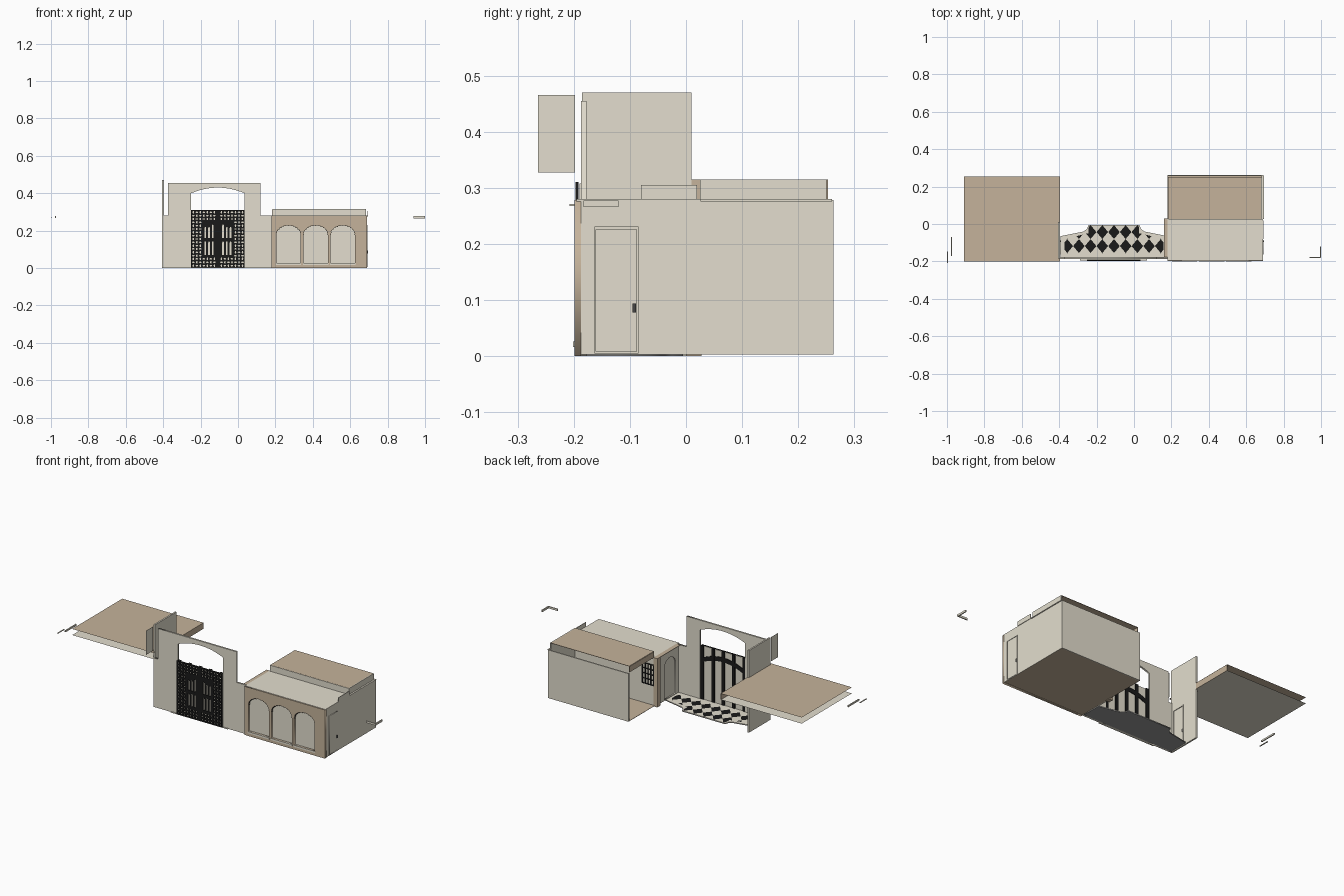
import bpy, bmesh, math
from mathutils import Vector

if "Cube" in bpy.data.objects:
    bpy.data.objects.remove(bpy.data.objects["Cube"])


def material(name, rgb):
    m = bpy.data.materials.new(name)
    m.diffuse_color = (*rgb, 1)
    m.use_nodes = True
    m.node_tree.nodes["Principled BSDF"].inputs["Base Color"].default_value = m.diffuse_color
    return m


CREAM = material("cream plaster", (0.77, 0.73, 0.62))
TAN = material("tan stucco", (0.56, 0.45, 0.325))
BLACK = material("black iron", (0.01, 0.01, 0.01))
CHAR = material("grey underside", (0.32, 0.32, 0.32))
GREY = material("dark handle", (0.06, 0.06, 0.06))


def finish(name, bm, mat):
    me = bpy.data.meshes.new(name)
    bm.to_mesh(me)
    bm.free()
    me.materials.append(mat)
    ob = bpy.data.objects.new(name, me)
    bpy.context.collection.objects.link(ob)
    return ob


def box(name, x0, x1, y0, y1, z0, z1, mat):
    bm = bmesh.new()
    bmesh.ops.create_cube(bm, size=1)
    for v in bm.verts:
        v.co = ((x0 + x1) / 2 + v.co.x * (x1 - x0),
                (y0 + y1) / 2 + v.co.y * (y1 - y0),
                (z0 + z1) / 2 + v.co.z * (z1 - z0))
    return finish(name, bm, mat)


def sheet(name, x0, x1, y0, y1, z, mat):
    """Single horizontal face."""
    bm = bmesh.new()
    bm.faces.new([bm.verts.new(p) for p in ((x0, y0, z), (x1, y0, z), (x1, y1, z), (x0, y1, z))])
    return finish(name, bm, mat)


def panel(name, loops, a, b, mat, rot=(math.pi / 2, 0, 0)):
    """Flat outline with holes, from depth a to b (along y by default)."""
    cu = bpy.data.curves.new(name, 'CURVE')
    cu.dimensions, cu.fill_mode, cu.extrude = '2D', 'BOTH', (b - a) / 2
    for loop in loops:
        sp = cu.splines.new('POLY')
        sp.points.add(len(loop) - 1)
        for p, (u, v) in zip(sp.points, loop):
            p.co = (u, v, 0, 1)
        sp.use_cyclic_u = True
    ob = bpy.data.objects.new(name, cu)
    bpy.context.collection.objects.link(ob)
    ob.rotation_euler = rot
    mid = (a + b) / 2
    ob.location = (mid, 0, 0) if rot[2] else ((0, mid, 0) if rot[0] else (0, 0, mid))
    cu.materials.append(mat)
    bpy.ops.object.select_all(action='DESELECT')
    ob.select_set(True)
    bpy.context.view_layer.objects.active = ob
    bpy.ops.object.convert(target='MESH')
    return ob


SIDE = (math.pi / 2, 0, math.pi / 2)   # outline drawn in y, z
FLAT = (0, 0, 0)                       # outline drawn in x, y


def rect(u0, u1, v0, v1):
    return [(u0, v0), (u1, v0), (u1, v1), (u0, v1)]


def arc(x0, x1, z, rise, n=14):
    """Points of an arch from right to left."""
    c, r = (x0 + x1) / 2, (x1 - x0) / 2
    return [(c + r * math.cos(math.pi * i / n), z + rise * math.sin(math.pi * i / n)) for i in range(n + 1)]


def bow(x0, x1, z, rise, n=14):
    """Shallow curve from right to left."""
    return [(x1 + (x0 - x1) * i / n, z + rise * (1 - (2 * i / n - 1) ** 2)) for i in range(n + 1)]


def ellipse(x, z, rx, rz, n=8):
    return [(x + rx * math.cos(2 * math.pi * i / n), z + rz * math.sin(2 * math.pi * i / n)) for i in range(n)]


# Gate wall with raised centre and bowed opening
G0, G1 = -0.25, 0.035
gate_wall = [(-0.405, 0), (-0.405, 0.28), (-0.375, 0.28), (-0.375, 0.455), (0.12, 0.455),
             (0.12, 0.28), (0.18, 0.28), (0.18, 0), (G1, 0)] + bow(G0, G1, 0.4, 0.03) + [(G0, 0)]
panel("gate_wall", [gate_wall], -0.187, -0.177, CREAM)

# Iron gate: pierced front, backing sheet, bars behind
holes = []
for x in (-0.175, -0.155, -0.135, -0.08, -0.06, -0.04):
    top = 0.225 if x in (-0.135, -0.08) else 0.212
    holes.append([(x - 0.0045, 0.07), (x + 0.0045, 0.07)] + arc(x - 0.0045, x + 0.0045, 0.135, 0.008, 6))
    holes.append([(x - 0.0045, 0.16), (x + 0.0045, 0.16)] + arc(x - 0.0045, x + 0.0045, top, 0.008, 6))
for i in range(15):
    for j in range(17):
        x = G0 + 0.011 + i * (G1 - G0 - 0.022) / 14
        z = 0.013 + j * 0.0178
        inside = -0.192 < x < -0.023 and 0.055 < z < 0.245
        seam = abs(x + 0.107) < 0.012
        if not inside and not seam:
            k = 0.0075 if (i + j) % 2 else 0.0045
            holes.append(ellipse(x, z, k, 0.012 - k, 6))
panel("iron_gate_front", [rect(G0, G1, 0.003, 0.31)] + holes, -0.197, -0.192, BLACK)
box("gate_backing", G0, G1, -0.19, -0.187, 0.003, 0.308, CREAM)
for x in (-0.24, -0.172, -0.107, -0.043, 0.025):
    box("gate_back_bar", x - 0.009, x + 0.009, -0.187, -0.181, 0.003, 0.31, BLACK)
panel("gate_back_arch", [bow(G0, G1, 0.235, 0.04) + bow(G0, G1, 0.21, 0.04)[::-1]], -0.186, -0.182, BLACK)

# Left side wall and projecting sign panel
box("left_side_wall", -0.405, -0.396, -0.185, 0.01, 0, 0.47, CREAM)
box("side_sign_panel", -0.399, -0.398, -0.264, -0.198, 0.327, 0.465, CREAM)


# Side doors: raised frame, leaf and handle, on both outer walls
def side_door(x, s):
    a, b = sorted((x, x + s * 0.004))
    frame = rect(-0.163, -0.085, 0.005, 0.231)
    panel("door_frame", [frame, rect(-0.16, -0.088, 0.008, 0.226)], a, b, CREAM, SIDE)
    a, b = sorted((x, x + s * 0.001))
    panel("door_leaf", [rect(-0.159, -0.089, 0.009, 0.225)], a, b, CREAM, SIDE)
    a, b = sorted((x, x + s * 0.005))
    box("door_handle", a, b, -0.095, -0.089, 0.078, 0.094, GREY)


side_door(0.689, 1)
side_door(-0.396, 1)

# Main building: floor, walls, low roof
X0, X1 = 0.18, 0.69
box("building_floor", X0, X1 - 0.002, -0.187, 0.258, 0.003, 0.005, TAN)
box("building_front_wall", X0, X1, -0.187, -0.181, 0.005, 0.278, CREAM)
box("building_right_wall", X1 - 0.007, X1, -0.187, 0.263, 0.003, 0.278, CREAM)
box("building_back_wall", X0, X1, 0.256, 0.263, 0.003, 0.278, CREAM)
box("building_partition", X0, X1, 0.018, 0.026, 0.005, 0.278, CREAM)
box("building_low_roof", X0, X1, -0.195, 0.03, 0.276, 0.28, CREAM)
box("right_parapet_block", X1, X1 + 0.003, -0.08, 0.02, 0.279, 0.305, CREAM)
box("right_eave_edge", X1 - 0.005, X1 + 0.004, 0.026, 0.26, 0.276, 0.28, CREAM)

# Upper roof sheet with front and end skirts
box("upper_roof", 0.185, 0.68, 0.028, 0.25, 0.313, 0.315, TAN)
box("upper_roof_front", 0.185, 0.68, 0.025, 0.028, 0.28, 0.3145, CREAM)
box("upper_roof_right_end", 0.68, 0.685, 0.025, 0.25, 0.28, 0.315, CREAM)
box("upper_roof_left_end", 0.183, 0.186, 0.028, 0.25, 0.28, 0.313, TAN)

# Tan arcade facade with three arched niches, sills and dark arch studs
niches = [(0.205, 0.335), (0.35, 0.48), (0.495, 0.625)]
cuts = [[(a, 0.026), (b, 0.026)] + arc(a, b, 0.18, 0.048) for a, b in niches]
panel("arcade_facade", [rect(X0, X1, 0, 0.278)] + cuts, -0.199, -0.187, TAN)
for a, b in niches:
    box("niche_sill", a - 0.003, b + 0.003, -0.201, -0.187, 0.016, 0.026, CREAM)
    for x, z in arc(a, b, 0.18, 0.048, 14):
        box("arch_stud", x - 0.002, x + 0.002, -0.198, -0.188, z - 0.003, z + 0.001, BLACK)

# Courtyard wall of the building with arched panel, and tan end pier
panel("courtyard_wall", [rect(-0.181, 0.026, 0.005, 0.278),
      [(-0.15, 0.01), (-0.05, 0.01)] + arc(-0.15, -0.05, 0.19, 0.045)], 0.172, 0.18, CREAM, SIDE)
box("courtyard_arch_back", 0.178, 0.181, -0.16, -0.04, 0.005, 0.25, CREAM)
box("courtyard_pier", 0.162, 0.185, 0.0, 0.028, 0, 0.278, TAN)
box("courtyard_coping", 0.16, 0.185, -0.18, 0.03, 0.278, 0.28, TAN)

# Barred window on the partition
for i in range(5):
    x, z = 0.185 + i * 0.018, 0.118 + i * 0.029
    box("window_bar_vertical", x - 0.0025, x + 0.0025, 0.026, 0.03, 0.118, 0.234, BLACK)
    box("window_bar_horizontal", 0.185, 0.257, 0.026, 0.03, z - 0.0025, z + 0.0025, BLACK)

# Forecourt slab
half = [(-0.107, -0.005), (0.03, -0.005), (0.036, -0.025), (0.055, -0.04), (0.178, -0.065), (0.178, -0.178)]
outline = half + [(-0.214 - x, y) for x, y in half[::-1][:-1]]
panel("forecourt_base", [outline], 0, 0.003, CHAR, FLAT)
panel("forecourt_slab", [outline], 0.003, 0.006, CREAM, FLAT)
box("gate_threshold", -0.29, 0.07, -0.194, -0.178, 0, 0.003, CREAM)


# Diamond tiles clipped to the paved area
def tiles(name, planes):
    bm = bmesh.new()
    px, py = 0.0625, 0.075
    for i in range(-6, 7):
        for j in range(-4, 2):
            c = Vector((-0.107 + i * px, -0.043 + j * py, 0.007))
            ring = ((px / 2, 0, 0), (0, py / 2, 0), (-px / 2, 0, 0), (0, -py / 2, 0))
            bm.faces.new([bm.verts.new(c + Vector(d) * 0.99) for d in ring])
    for co, no in planes:
        bmesh.ops.bisect_plane(bm, geom=bm.verts[:] + bm.edges[:] + bm.faces[:],
                               plane_co=(*co, 0), plane_no=(*no, 0), clear_outer=True)
    return finish(name, bm, BLACK)


tiles("tiles_lower", [((0, -0.157), (0, -1)), ((0, -0.05), (0, 1)), ((0.157, 0), (1, 0)),
                      ((-0.371, 0), (-1, 0)), ((0.155, -0.08), (0.25, 1)), ((-0.369, -0.08), (-0.25, 1))])
tiles("tiles_upper", [((0, -0.05), (0, -1)), ((0, -0.007), (0, 1)), ((0.028, 0), (1, 0)), ((-0.242, 0), (-1, 0))])

# Detached roof sheets on the left
sheet("left_roof_sheet", -0.91, -0.396, -0.2, 0.253, 0.315, TAN)
sheet("left_ceiling_sheet", -0.91, -0.396, -0.2, 0.253, 0.28, CREAM)
box("left_roof_end", -0.398, -0.396, 0.01, 0.253, 0.28, 0.3145, TAN)

# Loose trim strips at both far ends
box("far_left_strip_outer", -1.0, -0.994, -0.208, -0.148, 0.268, 0.271, CREAM)
box("far_left_strip_inner", -0.978, -0.972, -0.17, -0.07, 0.268, 0.277, CREAM)
box("far_right_strip_long", 0.994, 1.0, -0.183, -0.12, 0.266, 0.277, CREAM)
box("far_right_strip_short", 0.937, 0.994, -0.183, -0.177, 0.266, 0.277, CREAM)
